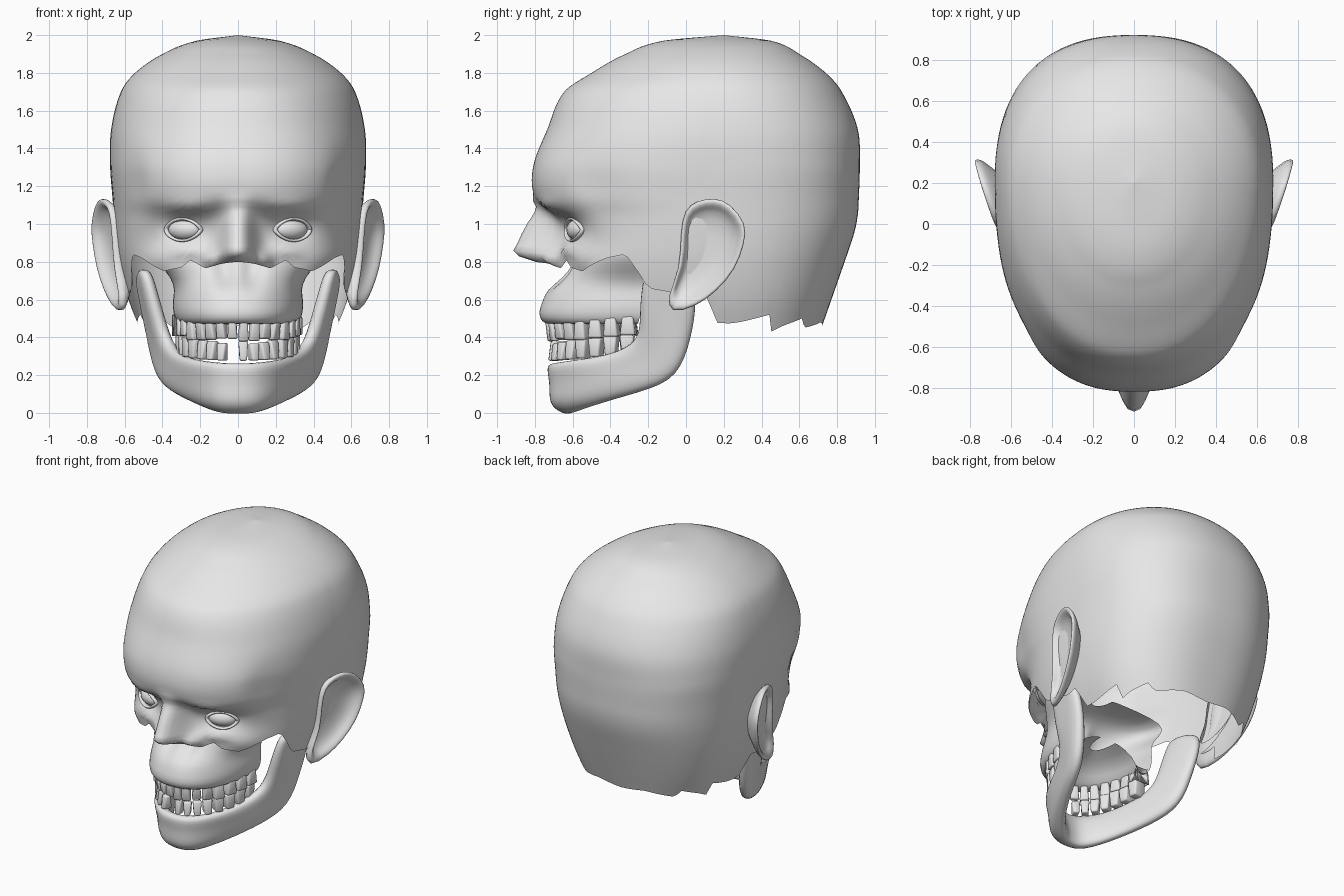
import bpy, bmesh, math, random
from math import sin, cos, pi, exp
from mathutils import Vector, Matrix

random.seed(4)
if "Cube" in bpy.data.objects:
    bpy.data.objects.remove(bpy.data.objects["Cube"])

bone = bpy.data.materials.new("bone_grey")
bone.use_nodes = True
bone.diffuse_color = (0.8, 0.8, 0.8, 1)
bone.node_tree.nodes["Principled BSDF"].inputs["Base Color"].default_value = (0.8, 0.8, 0.8, 1)


def finish(name, bm):
    bmesh.ops.recalc_face_normals(bm, faces=bm.faces)
    mesh = bpy.data.meshes.new(name)
    bm.to_mesh(mesh)
    bm.free()
    mesh.materials.append(bone)
    mesh.shade_smooth()
    ob = bpy.data.objects.new(name, mesh)
    bpy.context.collection.objects.link(ob)
    return ob


def loft(name, rows, closed=False, cap_end=False):
    """Join rows of points with quads."""
    bm = bmesh.new()
    grid = [[bm.verts.new(p) for p in row] for row in rows]
    n = len(rows[0])
    for a, b in zip(grid, grid[1:]):
        for i in range(n if closed else n - 1):
            j = (i + 1) % n
            bm.faces.new((a[i], a[j], b[j], b[i]))
    if cap_end:
        bm.faces.new(grid[-1])
    return finish(name, bm)


def add_mirror(ob):
    ob.modifiers.new("mirror", 'MIRROR').use_clip = True


def add_subdivision(ob, levels):
    mod = ob.modifiers.new("round", 'SUBSURF')
    mod.levels = mod.render_levels = levels


def linear(table, v):
    if v <= table[0][0]:
        return table[0][1]
    for (a, p), (b, q) in zip(table, table[1:]):
        if v <= b:
            return p + (q - p) * (v - a) / (b - a)
    return table[-1][1]


def smooth(table, z, k):
    """Cubic interpolation of column k."""
    last = len(table) - 1
    z = min(max(z, table[0][0]), table[-1][0])
    i = next(i for i in range(last) if z <= table[i + 1][0])

    def slope(j):
        a, b = table[max(j - 1, 0)], table[min(j + 1, last)]
        return (b[k] - a[k]) / (b[0] - a[0])
    h = table[i + 1][0] - table[i][0]
    t = (z - table[i][0]) / h
    return ((2*t**3 - 3*t*t + 1) * table[i][k] + (t**3 - 2*t*t + t) * h * slope(i)
            + (3*t*t - 2*t**3) * table[i + 1][k] + (t**3 - t*t) * h * slope(i + 1))


def bump(x, z, cx, cz, sx, sz):
    return exp(-((abs(x) - cx) / sx) ** 2 - ((z - cz) / sz) ** 2)


# Head shell: height, half width, front, back
PROFILE = [(.4, .50, -.66, .70), (.6, .58, -.66, .77), (.8, .63, -.67, .84),
           (.95, .65, -.67, .89), (1.05, .658, -.71, .91), (1.14, .665, -.80, .915),
           (1.3, .677, -.81, .92), (1.5, .672, -.735, .91), (1.7, .62, -.645, .825),
           (1.8, .545, -.50, .74), (1.9, .40, -.32, .60), (1.97, .22, -.12, .45),
           (2.0, 0, .2, .2)]
# Ragged lower edge: degrees from the front, height
EDGE = [(0, .8), (5, .79), (12, .765), (19, .81), (24, .77), (35, .75), (42, .78),
        (50, .82), (58, .84), (62, .77), (67, .66), (75, .64), (82, .6), (87, .62),
        (89, .47), (96, .48), (112, .52), (115, .43), (122, .46), (137, .5),
        (142, .45), (150, .46), (165, .48), (180, .46)]
NOSE = [(.76, .03), (.79, .09), (.82, .2), (.85, .25), (.95, .2), (1.0, .16),
        (1.05, .1), (1.09, .04), (1.16, 0)]
CY = 0.2


def shell_point(ang, z):
    w, front, back = (smooth(PROFILE, z, k) for k in (1, 2, 3))
    c, s = cos(ang), sin(ang)
    # Sections are squarer low down and round at the crown
    power = .82 + .16 * min(max((z - 1.3) / .5, 0), 1)
    x = w * math.copysign(abs(s) ** power, s)
    y = CY - (CY - front) * c ** power if c > 0 else CY + (back - CY) * (-c) ** power
    if c > 0:
        width = .07 + .025 * min(max((1.08 - z) / .2, 0), 1)
        y -= linear(NOSE, z) * exp(-abs(x / width) ** 2.5)
        y -= .07 * bump(x, z, .135, .81, .045, .035)      # nostril wings
        y += .055 * bump(x, z, .28, .98, .12, .07)        # eye sockets
        y -= .025 * bump(x, z, .27, .86, .12, .03)        # lower lids
        y -= .03 * bump(x, z, .43, .81, .09, .06)         # cheekbones
        y -= .03 * bump(x, z, .27, 1.09, .14, .035)       # brows
        x *= 1 - .04 * bump(x, z, .55, 1.2, .07, .16)     # temples
    return x, y, z


COLS, ROWS = 150, 64
angles = [p - .4 * sin(p) for p in (2 * pi * i / COLS - pi for i in range(COLS))]
rows = []
for r in range(ROWS):
    t = sin(r / ROWS * pi / 2)
    row = []
    for a in angles:
        low = linear(EDGE, abs(math.degrees(a)))
        row.append(shell_point(a, low + (2 - low) * t))
    rows.append(row)
loft("head_shell", rows, closed=True, cap_end=True)

# Eyes: front halves only, with almond lids
for side, label in ((1, "left"), (-1, "right")):
    place = Matrix.Translation((.28 * side, -.57, .97)) @ Matrix.Rotation(.42 * side, 4, 'Z')
    bm = bmesh.new()
    bmesh.ops.create_uvsphere(bm, u_segments=20, v_segments=12, radius=1)
    bmesh.ops.delete(bm, geom=[v for v in bm.verts if v.co.y > .1], context='VERTS')
    bm.transform(place @ Matrix.Diagonal((.095, .055, .055, 1)))
    finish(label + "_eye", bm)
    rings = []
    for i in range(24):
        a = 2 * pi * i / 24
        ring = []
        for j in range(8):
            b = 2 * pi * j / 8
            k = 1 + .13 * cos(b)
            ring.append(place @ Vector((.1 * k * cos(a), -.018 - .016 * sin(b) - .02 * abs(sin(a)),
                                        .058 * k * sin(a) * (.6 + .4 * abs(sin(a))))))
        rings.append(ring)
    loft(label + "_eyelids", rings + rings[:1], closed=True)

# Ears: one outline, scaled into rim, bowl and back
OUTLINE = [(-.03, .95), (-.01, 1.08), (.06, 1.125), (.15, 1.14), (.23, 1.115), (.325, 1.0),
           (.31, .9), (.265, .76), (.16, .64), (.05, .56), (-.09, .52), (-.1, .62), (-.03, .76)]
EAR_RINGS = [(.6, -.09), (.9, -.04), (1, -.015), (1, .01), (.94, .018), (.84, .005),
             (.76, -.03), (.45, -.05), (.12, -.05)]
mid = Vector((.12, .88))
rings = []
for scale, off in EAR_RINGS:
    ring = []
    for p in OUTLINE:
        y, z = mid + (Vector(p) - mid) * scale
        ring.append((.655 + .33 * max(y, -.1) + .05 * (z - .85) + off, y, z))
    rings.append(ring)
ear = loft("ears", rings, closed=True, cap_end=True)
add_mirror(ear)
add_subdivision(ear, 1)


# Upper jaw: horseshoe rows of height, half width, front, back
def arch(t, w, front, back, power):
    a = t * pi / 2
    return (w * math.copysign(abs(sin(a)) ** power, a),
            back - (back - front) * max(cos(a), 0) ** power)


UPPER = [(.93, .06, -.40, -.28), (.91, .40, -.50, -.26), (.86, .46, -.57, -.25),
         (.78, .41, -.62, -.24), (.71, .35, -.67, -.23),
         (.65, .335, -.74, -.23), (.60, .345, -.755, -.23), (.53, .345, -.785, -.24),
         (.48, .325, -.765, -.25), (.465, .29, -.72, -.26), (.48, .24, -.65, -.26),
         (.56, .21, -.58, -.25), (.61, .06, -.42, -.25)]
rows = []
for z, w, front, back in UPPER:
    row = []
    for i in range(41):
        x, y = arch(i / 20 - 1, w, front, back, .9)
        if z > .62:
            y += .07 * bump(x, z, .07, .76, .05, .07)     # nasal opening
        row.append((x, y, z))
    rows.append(row)
add_subdivision(loft("upper_jaw", rows), 1)

# Lower jaw: outer top edge, outer bottom edge, thickness
LOWER = [((0, -.755, .265), (0, -.66, -.008), .10),
         ((.13, -.74, .27), (.11, -.64, -.008), .10),
         ((.26, -.61, .285), (.25, -.47, .05), .09),
         ((.34, -.42, .31), (.37, -.24, .11), .09),
         ((.42, -.25, .38), (.44, -.04, .18), .09),
         ((.475, -.255, .54), (.475, .03, .40), .09),
         ((.51, -.24, .70), (.515, .06, .58), .08),
         ((.53, -.20, .78), (.54, .03, .74), .07)]
rows = []
for top, bottom, thick in LOWER:
    top, bottom = Vector(top), Vector(bottom)
    inward = Vector((-top.x * 2.2, -.15 - top.y, 0)).normalized()
    ring = [top, top.lerp(bottom, .4) - inward * .005,
            top.lerp(bottom, .8) - inward * (.06 if top.x < .2 else .02), bottom,
            bottom + inward * thick * .7, bottom.lerp(top, .5) + inward * thick,
            top + inward * thick]
    if top.x == 0:
        for p in ring:
            p.x = 0
    rows.append(ring)
jaw = loft("lower_jaw", rows, closed=True, cap_end=True)
add_mirror(jaw)
add_subdivision(jaw, 2)


# Teeth: tapered, bevelled blocks along an arch
def teeth(name, w, front, back, z, height, grow, lift, missing):
    bm = bmesh.new()
    count = 16
    for i in range(count):
        if i in missing:
            continue
        t = (i + .5) * 2 / count - 1
        x, y = arch(t, w, front, back, 1)
        a = t * pi / 2
        tangent = Vector((w * cos(a), (back - front) * sin(a), 0))
        wide = tangent.length * pi / count * .92
        deep = .06 + .03 * abs(t)
        h = height * random.uniform(.9, 1.1)
        turn = Matrix.Rotation(math.atan2(tangent.y, tangent.x) + random.uniform(-.1, .1), 4, 'Z')
        part = bmesh.new()
        bmesh.ops.create_cube(part, size=1)
        for v in part.verts:
            if v.co.z * grow < 0:                         # narrow root
                v.co.x *= .72
            elif abs(t) < .45:                            # thin biting edge
                v.co.y *= .55
        part.transform(Matrix.Translation((x, y, z + lift * t * t + grow * h / 2)) @ turn
                       @ Matrix.Diagonal((wide, deep, h, 1)))
        bmesh.ops.bevel(part, geom=part.edges[:], offset=.01, segments=2,
                        profile=.5, affect='EDGES')
        temp = bpy.data.meshes.new("tooth")
        part.to_mesh(temp)
        part.free()
        bm.from_mesh(temp)
        bpy.data.meshes.remove(temp)
    finish(name, bm)


teeth("upper_teeth", .295, -.715, -.26, .485, .10, -1, .03, ())
teeth("lower_teeth", .285, -.70, -.27, .275, .10, 1, .045, (7,))
